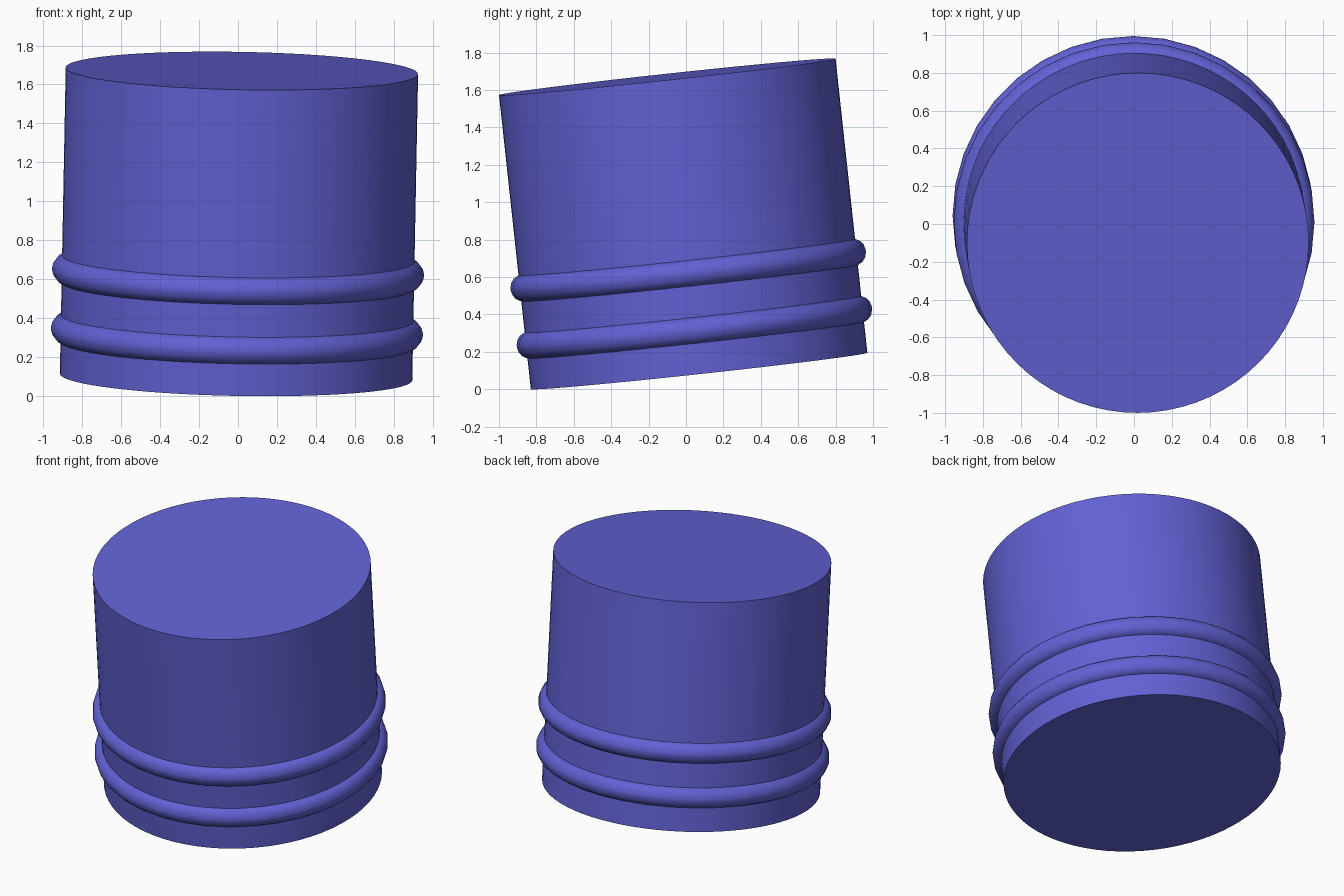
import bpy
import bmesh
import math
from mathutils import Vector

cube = bpy.data.objects.get("Cube")
if cube:
    bpy.data.objects.remove(cube, do_unlink=True)

# Tilted axis shared by every part
BASE = Vector((-0.01, 0.07, 0.098))
TOP = Vector((0.02, -0.10, 1.67))
AXIS = (TOP - BASE).normalized()
LENGTH = (TOP - BASE).length
RADIUS = 0.905

blue = bpy.data.materials.new("blue")
blue.use_nodes = True
blue.diffuse_color = (0.12, 0.12, 0.66, 1)
blue.node_tree.nodes["Principled BSDF"].inputs["Base Color"].default_value = blue.diffuse_color


def lathe(name, profile, segments, offset, closed):
    """Spin a (radius, height) profile about the tilted axis."""
    bm = bmesh.new()
    verts = [bm.verts.new((r, 0, z)) for r, z in profile]
    pairs = list(zip(verts, verts[1:]))
    if closed:
        pairs.append((verts[-1], verts[0]))
    edges = [bm.edges.new(p) for p in pairs]
    bmesh.ops.spin(bm, geom=verts + edges, cent=(0, 0, 0), axis=(0, 0, 1),
                   angle=math.tau, steps=segments, use_duplicate=False)
    bmesh.ops.remove_doubles(bm, verts=bm.verts, dist=0.0001)
    bmesh.ops.recalc_face_normals(bm, faces=bm.faces)
    mesh = bpy.data.meshes.new(name)
    bm.to_mesh(mesh)
    bm.free()
    mesh.materials.append(blue)
    obj = bpy.data.objects.new(name, mesh)
    bpy.context.collection.objects.link(obj)
    obj.location = BASE + AXIS * offset
    obj.rotation_mode = 'QUATERNION'
    obj.rotation_quaternion = Vector((0, 0, 1)).rotation_difference(AXIS)
    bpy.ops.object.select_all(action='DESELECT')
    obj.select_set(True)
    bpy.context.view_layer.objects.active = obj
    bpy.ops.object.shade_smooth_by_angle(angle=math.radians(35))
    return obj


# Plain drum with flat ends
lathe("drum_body", [(0, 0), (RADIUS, 0), (RADIUS, LENGTH), (0, LENGTH)], 72, 0, False)

# Rounded raised bands, with a narrow creased strip around the outside
upper = [(0.88, 0.073), (0.908, 0.069), (0.932, 0.055), (0.948, 0.034), (0.955, 0.007)]
ring_profile = upper + [(r, -z) for r, z in reversed(upper)]
for name, height in (("lower_ring", 0.235), ("upper_ring", 0.542)):
    ring = lathe(name, ring_profile, 36, height, True)
    sharp = ring.data.attributes.get("sharp_edge") or ring.data.attributes.new("sharp_edge", 'BOOLEAN', 'EDGE')
    for edge in ring.data.edges:
        a, b = (ring.data.vertices[i].co for i in edge.vertices)
        if abs(a.z - b.z) < 0.001 and abs(a.z) < 0.01:
            sharp.data[edge.index].value = True
